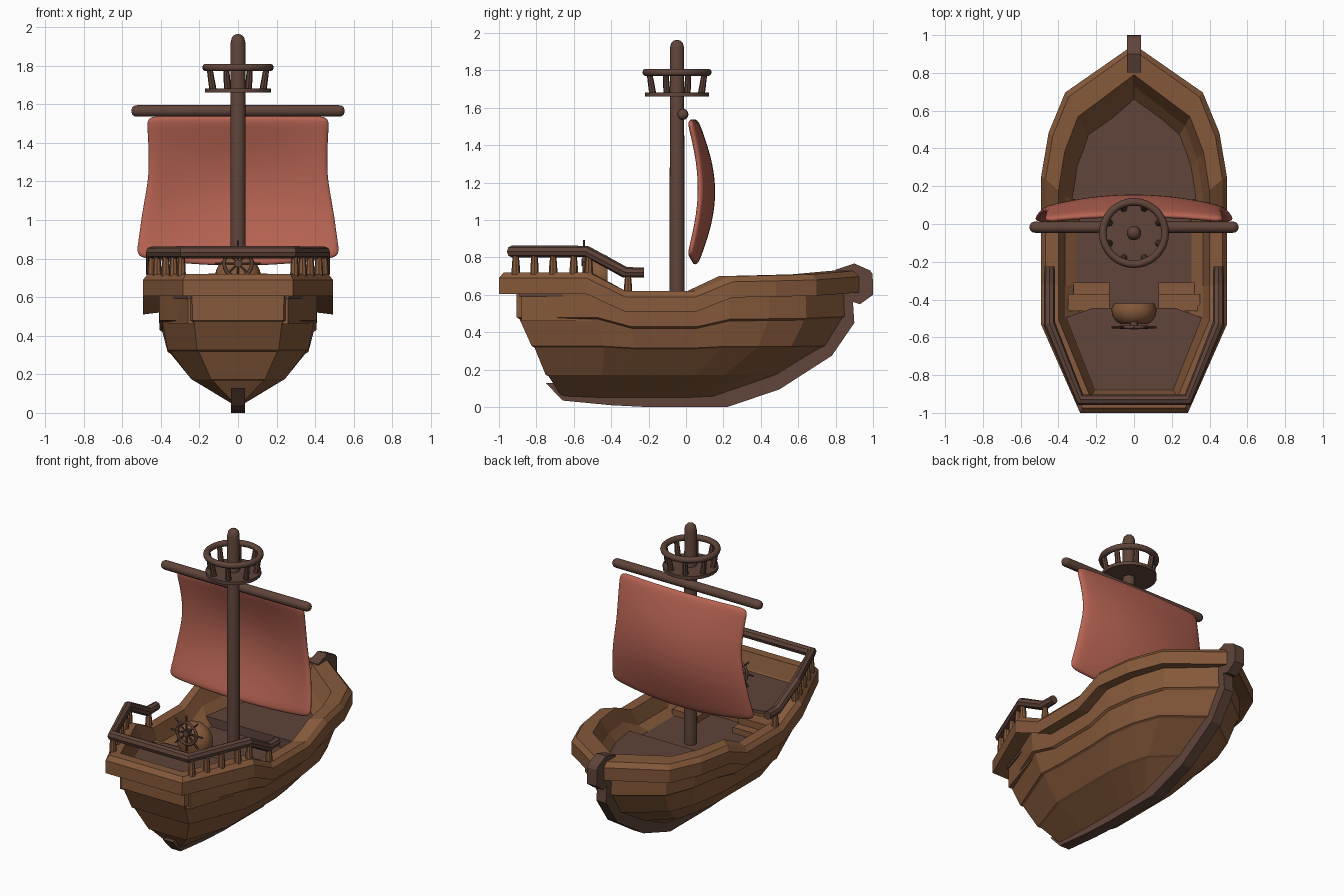
import bpy, bmesh, math
from mathutils import Vector

if "Cube" in bpy.data.objects:
    bpy.data.objects.remove(bpy.data.objects["Cube"])


def material(name, rgb):
    m = bpy.data.materials.new(name)
    m.use_nodes = True
    m.diffuse_color = (*rgb, 1)
    m.node_tree.nodes["Principled BSDF"].inputs["Base Color"].default_value = (*rgb, 1)
    return m


WOOD = material("warm wood", (.235, .10, .043))
DARK = material("dark wood", (.115, .058, .042))
CLOTH = material("red cloth", (.47, .125, .085))


def finish(name, bm, mat, smooth=False):
    bmesh.ops.recalc_face_normals(bm, faces=bm.faces)
    me = bpy.data.meshes.new(name)
    bm.to_mesh(me)
    bm.free()
    ob = bpy.data.objects.new(name, me)
    bpy.context.collection.objects.link(ob)
    me.materials.append(mat)
    if smooth:
        bpy.ops.object.select_all(action='DESELECT')
        ob.select_set(True)
        bpy.context.view_layer.objects.active = ob
        bpy.ops.object.shade_smooth_by_angle(angle=math.radians(40))
    return ob


def loft(name, rings, mat, cap=True, smooth=False):
    bm = bmesh.new()
    rows = [[bm.verts.new(p) for p in r] for r in rings]
    n = len(rows[0])
    for a, b in zip(rows, rows[1:]):
        for i in range(n):
            j = (i + 1) % n
            bm.faces.new((a[i], a[j], b[j], b[i]))
    if cap:
        bm.faces.new(rows[0])
        bm.faces.new(rows[-1])
    return finish(name, bm, mat, smooth)


def tube(name, path, radii, mat, sides=16, smooth=True):
    """Round bar along a path, with mitred bends."""
    path = [Vector(p) for p in path]
    rings = []
    for i, p in enumerate(path):
        t = (path[min(i + 1, len(path) - 1)] - path[max(i - 1, 0)]).normalized()
        up = Vector((0, 1, 0)) if abs(t.z) > .9 else Vector((0, 0, 1))
        u = t.cross(up).normalized()
        v = u.cross(t)
        rings.append([p + radii[i] * (math.cos(a) * u + math.sin(a) * v)
                      for a in (math.tau * k / sides for k in range(sides))])
    return loft(name, rings, mat, True, smooth)


def deck_block(name, half, top, bottom, mat):
    loop = half + [(-x, y) for x, y in reversed(half) if x > 0]
    return loft(name, [[(x, y, z) for x, y in loop] for z in (bottom, top)], mat)


def side_plate(name, profile, w, mat):
    return loft(name, [[(x, y, z) for y, z in profile] for x in (-w, w)], mat)


def box(name, lo, hi, mat):
    return loft(name, [[(lo[0], lo[1], z), (hi[0], lo[1], z), (hi[0], hi[1], z), (lo[0], hi[1], z)]
                       for z in (lo[2], hi[2])], mat)


def ring_bar(name, centre, major, minor, axis, mat):
    bm = bmesh.new()
    n, k = 32, 10
    grid = []
    for i in range(n):
        a = math.tau * i / n
        row = []
        for j in range(k):
            b = math.tau * j / k
            r, h = major + minor * math.cos(b), minor * math.sin(b)
            p = (r * math.cos(a), r * math.sin(a), h)
            if axis == 'Y':
                p = (p[0], p[2], p[1])
            row.append(bm.verts.new(Vector(centre) + Vector(p)))
        grid.append(row)
    for i in range(n):
        for j in range(k):
            i2, j2 = (i + 1) % n, (j + 1) % k
            bm.faces.new((grid[i][j], grid[i2][j], grid[i2][j2], grid[i][j2]))
    return finish(name, bm, mat, True)


# Hull: stacked plan outlines, with overlapping strakes and a dipping sheer
STATION = [0, .24, .345, .54, .64, .76, .87, 1]
WIDTH = [.58, 1, 1, 1, 1, .92, .74, 0]
SHEER = [0, 0, -.1, -.1, -.02, -.015, -.01, .01]


def outline(stern, bow, beam, z, sheer):
    side = [(beam * w, stern + (bow - stern) * s, z + sheer * d)
            for s, w, d in zip(STATION, WIDTH, SHEER)]
    return side + [(-x, y, h) for x, y, h in reversed(side[:-1])]


LEVELS = [(-.66, .25, .035, .05, 0), (-.735, .49, .225, .165, 0), (-.75, .51, .24, .172, 0),
          (-.81, .75, .35, .318, .1), (-.825, .77, .365, .326, .1), (-.89, .86, .392, .47, .5),
          (-.905, .875, .407, .48, .5), (-.905, .87, .41, .62, 1),
          (-1, .95, .492, .605, .95), (-1, .95, .492, .69, 1), (-.975, .92, .468, .72, 1),
          (-.915, .79, .40, .72, 1), (-.885, .73, .365, .62, 1), (-.8, .6, .28, .47, 0)]
loft("hull", [outline(*lv) for lv in LEVELS], WOOD)

# Keel and prow head
side_plate("keel", [(-.75, .13), (-.66, .035), (-.4, .01), (-.2, 0), (.22, 0), (.5, .095), (.78, .275),
                    (.9, .45), (.89, .6), (.8, .6), (.8, .46), (.7, .33), (.45, .17), (.2, .1)], .036, DARK)
side_plate("prow_head", [(.79, .66), (.8, .735), (.9, .768), (.985, .73), (.998, .71), (1, .6),
                         (.93, .55), (.84, .58)], .036, DARK)

# Decks, bulkhead and stairs
deck_block("main_deck", [(.31, -.5), (.31, .16)], .485, .45, DARK)
deck_block("fore_deck", [(.345, .13), (.335, .22), (.28, .5), (.1, .69), (0, .73)], .545, .46, DARK)
deck_block("rear_bulkhead", [(.26, -.88), (.375, -.51), (.22, -.455)], .59, .46, WOOD)
deck_block("rear_deck", [(.265, -.89), (.385, -.505), (.22, -.445)], .61, .59, DARK)
for s, side in ((1, "left"), (-1, "right")):
    for i, (x, y, z) in enumerate(((.32, -.31, .525), (.35, -.37, .57))):
        xs = sorted((s * .13, s * x))
        box(f"{side}_step_{i + 1}", (xs[0], -.46, .46), (xs[1], y, z), WOOD)

# Stern rail and its posts
half = [(.447, -.225, .72), (.447, -.325, .72), (.447, -.53, .832), (.285, -.93, .832)]
rail = half + [(-x, y, z) for x, y, z in reversed(half)]
tube("stern_rail", rail, [.027, .03, .031, .032, .032, .031, .03, .027], DARK, 8, False)
for s, side in ((1, "left"), (-1, "right")):
    for i, y in enumerate((-.31, -.52, -.6, -.71, -.81, -.91)):
        x = .447 if y > -.53 else .447 + (y + .53) * .405
        lo, hi = (.6, .71) if y > -.4 else (.71, .82)
        tube(f"{side}_rail_post_{i + 1}", [(s * x, y, lo), (s * x, y, lo + .05), (s * x, y, hi)],
             [.023, .021, .015], WOOD, 8)

# Helm: rounded stand, wheel and spokes
tube("helm_stand", [(0, -.42, .7), (0, -.45, .7), (0, -.485, .7), (0, -.515, .7), (0, -.53, .7)],
     [.108, .12, .115, .095, .07], WOOD, 20)
HELM = Vector((0, -.546, .775))
ring_bar("wheel_rim", HELM, .072, .009, 'Y', DARK)
tube("wheel_hub", [HELM + Vector((0, -.012, 0)), HELM + Vector((0, .03, 0))], [.02, .02], DARK, 12)
for i in range(4):
    a = math.pi * i / 4
    d = Vector((math.cos(a), 0, math.sin(a))) * .118
    tube(f"wheel_spoke_{i + 1}", [HELM - d, HELM + d], [.006, .006], DARK, 6)

# Mast, yard and lookout nest
MY = -.048
tube("mast", [(0, MY, .47), (0, MY, 1.92), (0, MY, 1.945), (0, MY, 1.958), (0, MY, 1.963)],
     [.04, .038, .032, .02, .006], DARK, 20)
ends = [(.552, .008), (.547, .02), (.535, .028), (.52, .03)]
tube("yard", [(-x, -.017, 1.565) for x, r in ends] + [(x, -.017, 1.565) for x, r in reversed(ends)],
     [r for x, r in ends] + [r for x, r in reversed(ends)], DARK)
tube("nest_floor", [(0, MY, 1.66), (0, MY, 1.682)], [.17, .17], DARK, 24)
ring_bar("nest_rail", (0, MY, 1.79), .165, .02, 'Z', DARK)
for i in range(8):
    a = math.tau * (i + .5) / 8
    c, s = math.cos(a), math.sin(a)
    tube(f"nest_post_{i + 1}", [(.14 * c, MY + .14 * s, 1.67), (.16 * c, MY + .16 * s, 1.79)],
         [.019, .015], DARK, 8)

# Billowing sail
bm = bmesh.new()
N = 10
grid = []
for i in range(N + 1):
    v = i / N
    flare = max(0, (v - .4) / .6)
    row = []
    for j in range(N + 1):
        u = 2 * j / N - 1
        width = .478 - .012 * math.sin(math.pi * min(1, v * 1.5)) + .055 * flare ** 1.2
        y = .018 + .055 * math.sin(math.pi * v) + (.025 + .04 * math.sin(math.pi * v)) * (1 - u * u)
        z = 1.54 - .735 * v - .045 * v * (1 - u * u)
        row.append(bm.verts.new((u * width, y, z)))
    grid.append(row)
for i in range(N):
    for j in range(N):
        bm.faces.new((grid[i][j], grid[i][j + 1], grid[i + 1][j + 1], grid[i + 1][j]))
sail = finish("sail", bm, CLOTH, True)
thick = sail.modifiers.new("thickness", 'SOLIDIFY')
thick.thickness = .04
thick.offset = 0
sub = sail.modifiers.new("rounding", 'SUBSURF')
sub.levels = sub.render_levels = 2
